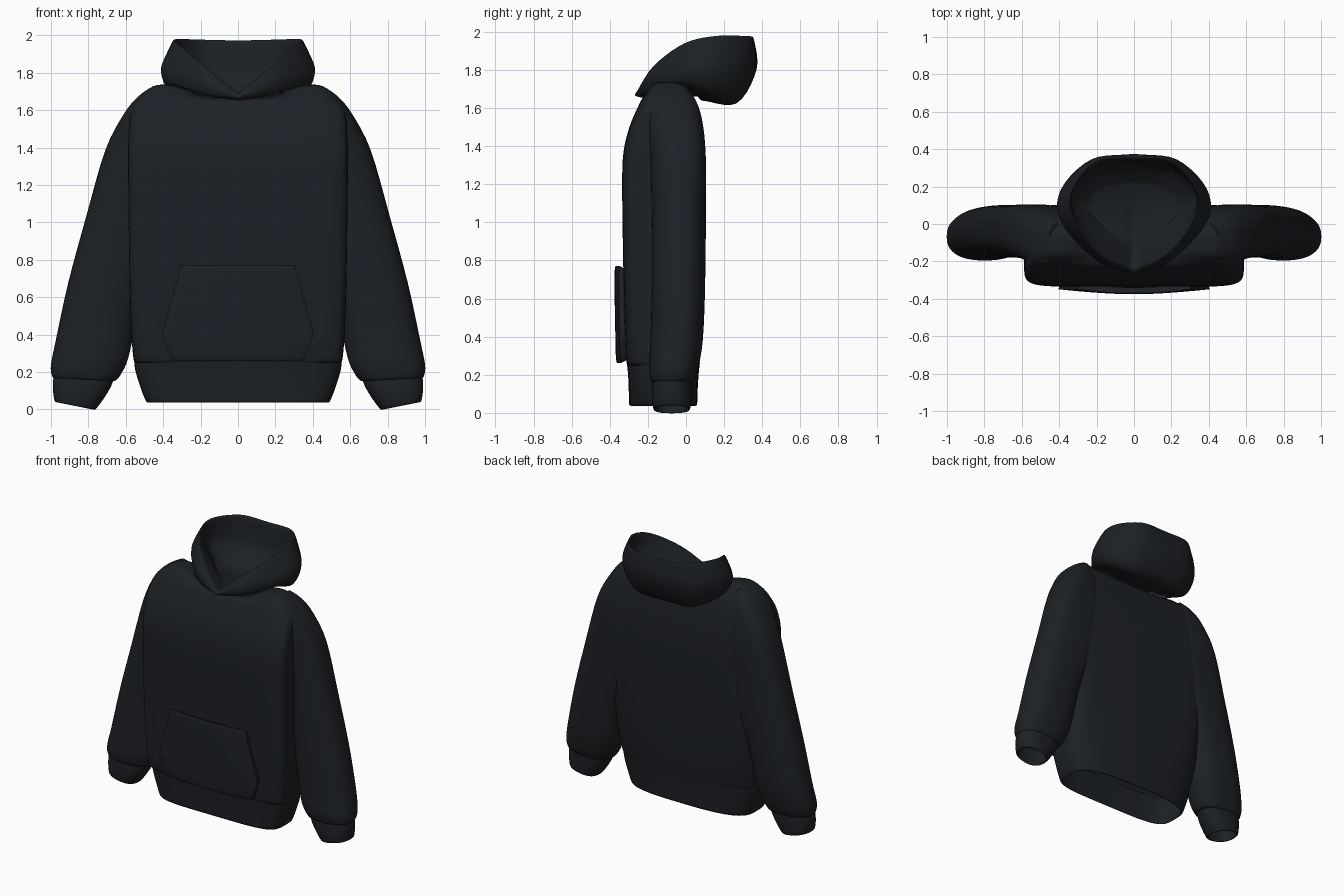
import bpy, bmesh, math
from mathutils import Vector

fabric = bpy.data.materials.new("dark_fabric")
fabric.diffuse_color = (0.012, 0.0145, 0.018, 1)


def spline(pts, n):
    """Smooth open curve passing through pts, n steps per span."""
    p = [pts[0] * 2 - pts[1]] + pts + [pts[-1] * 2 - pts[-2]]
    out = []
    for i in range(1, len(p) - 2):
        a, b, c, d = p[i - 1:i + 3]
        for k in range(n):
            t = k / n
            out.append(0.5 * (2 * b + (c - a) * t + (2 * a - 5 * b + 4 * c - d) * t * t
                              + (3 * b - a - 3 * c + d) * t ** 3))
    return out + [pts[-1]]


def ring(xa, za, xb, zb, yf, yb, nf=2.4, nb=2.4, drop=0, count=64):
    """Rounded cross-section spanning two side points and a front and back depth."""
    out = []
    for i in range(count):
        a = 2 * math.pi * i / count
        c, s = math.cos(a), math.sin(a)
        e = 2 / (nb if s > 0 else nf)
        u = math.copysign(abs(c) ** e, c)
        v = math.copysign(abs(s) ** e, s)
        t = (u + 1) / 2
        out.append(Vector((xa + (xb - xa) * t,
                           (yf + yb) / 2 + v * (yb - yf) / 2,
                           za + (zb - za) * t - drop * (1 - u * u))))
    return out


def loft(name, rings, steps=4, closed=True, cap=None, mirror=False, angle=40):
    cols = [spline(list(col), steps) for col in zip(*rings)]
    bm = bmesh.new()
    grid = [[bm.verts.new(p) for p in row] for row in zip(*cols)]
    n = len(cols)
    for r0, r1 in zip(grid, grid[1:]):
        for i in range(n if closed else n - 1):
            j = (i + 1) % n
            bm.faces.new((r0[i], r0[j], r1[j], r1[i]))
    if cap is not None:
        bm.faces.new(grid[cap])
    bmesh.ops.recalc_face_normals(bm, faces=bm.faces)
    me = bpy.data.meshes.new(name)
    bm.to_mesh(me)
    bm.free()
    ob = bpy.data.objects.new(name, me)
    bpy.context.collection.objects.link(ob)
    me.materials.append(fabric)
    if mirror:
        m = ob.modifiers.new("mirror", 'MIRROR')
        m.merge_threshold = 0.0005
    bpy.ops.object.select_all(action='DESELECT')
    ob.select_set(True)
    bpy.context.view_layer.objects.active = ob
    bpy.ops.object.shade_smooth_by_angle(angle=math.radians(angle))
    return ob


# Torso: height, half width, front, back, neckline drop, front and back squareness
torso = [(.25, .55, -.305, .064, 0, 6, 3.2), (.28, .56, -.314, .074, 0, 7, 3.2),
         (.45, .573, -.322, .09, 0, 8, 4), (.8, .582, -.33, .102, 0, 9, 6),
         (1.2, .587, -.335, .105, 0, 9, 7), (1.37, .588, -.328, .1, 0, 9, 7),
         (1.5, .583, -.297, .086, 0, 8, 6), (1.6, .57, -.257, .066, .005, 6, 5),
         (1.68, .52, -.225, .04, .03, 5, 4), (1.735, .43, -.19, .01, .08, 5, 3),
         (1.72, .3, -.17, 0, .08, 4, 3), (1.66, .25, -.16, 0, .03, 4, 3)]
loft("torso", [ring(-w, z, w, z, f, b, n, m, d) for z, w, f, b, d, n, m in torso])

# Waistband with a turned-in lip
band = [(.265, .556, -.311, .073), (.2, .547, -.304, .066), (.1, .515, -.3, .06),
        (.045, .492, -.298, .058), (.045, .48, -.286, .046), (.12, .5, -.288, .048),
        (.26, .53, -.296, .055)]
loft("waistband", [ring(-w, z, w, z, f, b, 4.5, 3) for z, w, f, b in band], 3)

# Sleeves: inner x z, outer x z, front, back; upper rings lie flush with the torso back
sleeve = [(.36, 1.67, .45, 1.73, -.17, .0, 2.4, 2.6), (.34, 1.61, .53, 1.677, -.222, .046, 2.6, 2.6),
          (.34, 1.5, .61, 1.58, -.218, .083, 2.6, 2.8), (.34, 1.3, .71, 1.385, -.19, .104, 2.6, 3),
          (.38, .97, .812, 1.03, -.18, .103, 2.6, 2.8), (.515, .62, .907, .68, -.18, .1),
          (.563, .38, .972, .38, -.187, .088), (.595, .25, 1.0, .24, -.195, .065),
          (.642, .165, .996, .185, -.185, .043), (.675, .15, .985, .165, -.172, .026)]
loft("sleeves", [ring(*s) for s in sleeve], cap=0, mirror=True)

# Cuffs with a turned-in lip
cuff = [(.665, .16, .985, .19, -.174, .032), (.683, .115, .99, .13, -.178, .03),
        (.72, .055, .988, .09, -.178, .028), (.76, .003, .98, .045, -.172, .022),
        (.772, .006, .968, .043, -.16, .01), (.74, .06, .97, .09, -.16, .01),
        (.7, .13, .97, .16, -.16, .01)]
loft("cuffs", [ring(*c) for c in cuff], 3, mirror=True)

# Hood: each ring is a half loop from front centre to back centre
outer = [
    [(0, -.2, 1.65), (.15, -.16, 1.68), (.27, -.06, 1.71), (.28, .03, 1.69), (.15, .07, 1.65), (0, .08, 1.64)],
    [(0, -.255, 1.66), (.18, -.19, 1.685), (.36, -.02, 1.742), (.36, .13, 1.69), (.22, .25, 1.63), (0, .265, 1.625)],
    [(0, -.268, 1.672), (.2, -.195, 1.75), (.391, .02, 1.825), (.388, .19, 1.82), (.23, .34, 1.8), (0, .37, 1.8)],
    [(0, -.25, 1.688), (.17, -.175, 1.815), (.315, -.01, 1.93), (.347, .16, 1.965), (.215, .335, 1.962), (0, .357, 1.957)]]
inner = [
    [(0, -.232, 1.688), (.155, -.155, 1.812), (.298, .0, 1.922), (.332, .16, 1.955), (.205, .318, 1.95), (0, .34, 1.945)],
    [(0, -.195, 1.675), (.13, -.1, 1.765), (.285, .03, 1.83), (.33, .15, 1.81), (.21, .285, 1.78), (0, .315, 1.77)],
    [(0, -.11, 1.66), (.1, -.05, 1.69), (.21, .03, 1.71), (.24, .11, 1.69), (.15, .19, 1.67), (0, .21, 1.66)]]
hood = [spline([Vector(p) for p in r], 5) for r in outer + inner]
loft("hood", hood, 5, closed=False, cap=-1, mirror=True, angle=50)

# Front pouch pocket: height, half width, front depth
pouch = [(.262, .345, -.362), (.28, .36, -.367), (.34, .382, -.37), (.41, .403, -.371),
         (.5, .378, -.373), (.65, .337, -.375), (.75, .31, -.374), (.77, .304, -.37)]
rows = [[Vector((w * k / 10, y + .022 * (k / 10) ** 2, z)) for k in range(-10, 11)]
        for z, w, y in pouch]
pocket = loft("front_pocket", rows, 2, closed=False)
for f in pocket.data.polygons:
    if f.normal.y > 0:
        f.flip()
solid = pocket.modifiers.new("thickness", 'SOLIDIFY')
solid.thickness = .034
solid.offset = -1
bevel = pocket.modifiers.new("soft_edge", 'BEVEL')
bevel.width = .008
bevel.segments = 2
bevel.limit_method = 'ANGLE'
bevel.angle_limit = math.radians(50)
